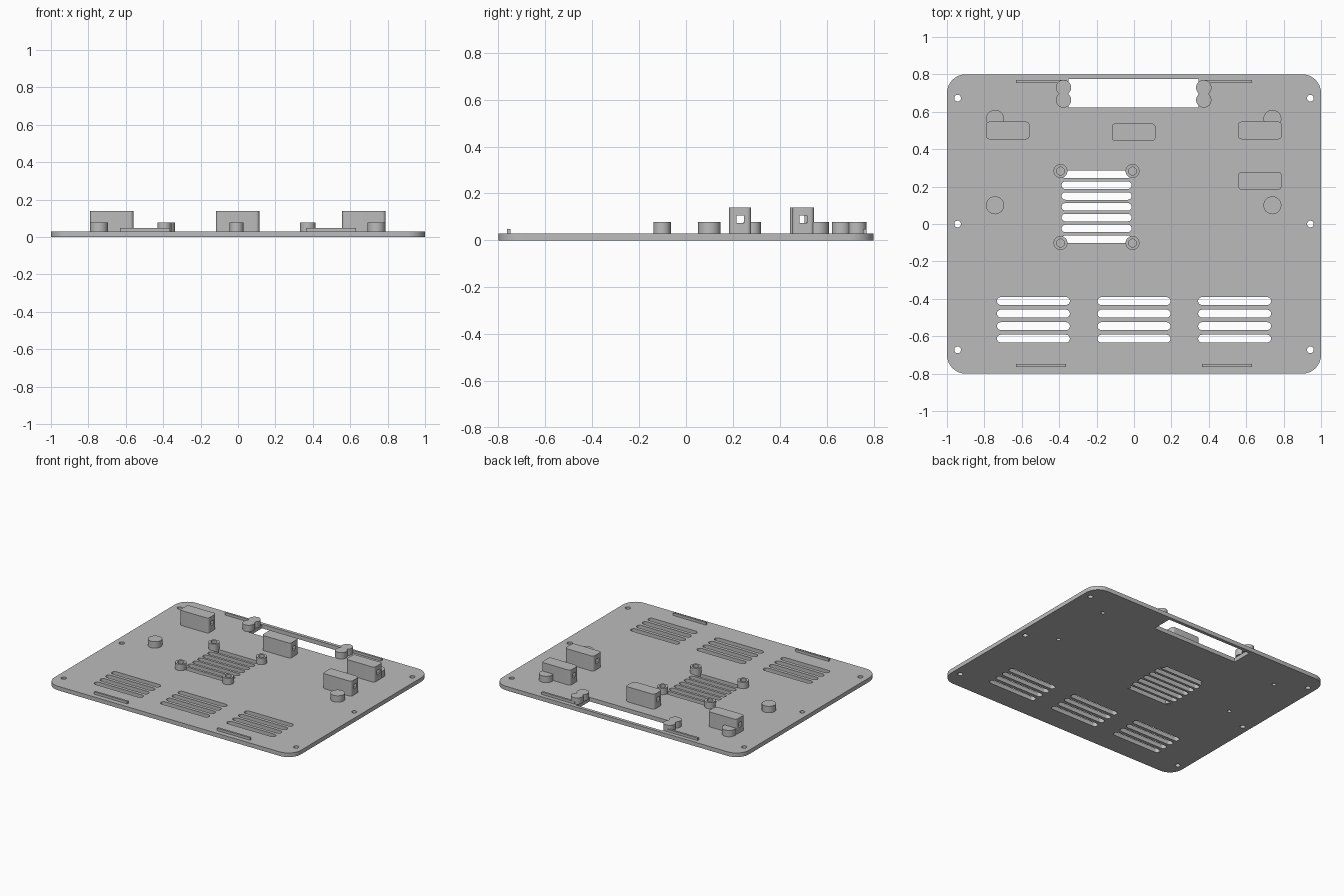
import bpy, bmesh
from math import sin, cos, pi

if "Cube" in bpy.data.objects:
    bpy.data.objects.remove(bpy.data.objects["Cube"])

grey = bpy.data.materials.new("light grey plastic")
grey.use_nodes = True
COLOUR = (0.5, 0.5, 0.5, 1)
grey.diffuse_color = COLOUR
grey.node_tree.nodes["Principled BSDF"].inputs["Base Color"].default_value = COLOUR

TOP = 0.03      # top of the base plate
POST = 0.077    # top of the low posts
BLOCK = 0.14    # top of the tall blocks


def prism(x, y, w, d, z0, z1, r=0.0):
    """Upright box with rounded corners, as (outline, z0, z1)."""
    pts = []
    steps = 8 if r else 0
    for k, (sx, sy) in enumerate([(1, 1), (-1, 1), (-1, -1), (1, -1)]):
        for i in range(steps + 1):
            a = (k + i / max(steps, 1)) * pi / 2
            p = (x + sx * (w / 2 - r) + r * cos(a), y + sy * (d / 2 - r) + r * sin(a))
            if not pts or max(abs(p[0] - pts[-1][0]), abs(p[1] - pts[-1][1])) > 1e-5:
                pts.append(p)
    if max(abs(pts[0][0] - pts[-1][0]), abs(pts[0][1] - pts[-1][1])) < 1e-5:
        pts.pop()
    return pts, z0, z1


def disc(x, y, r, z0, z1):
    return prism(x, y, 2 * r, 2 * r, z0, z1, r)


def make(name, shapes):
    bm = bmesh.new()
    for pts, z0, z1 in shapes:
        low = [bm.verts.new((x, y, z0)) for x, y in pts]
        high = [bm.verts.new((x, y, z1)) for x, y in pts]
        bm.faces.new(low[::-1])
        bm.faces.new(high)
        for i in range(len(pts)):
            j = (i + 1) % len(pts)
            bm.faces.new((low[i], low[j], high[j], high[i]))
    mesh = bpy.data.meshes.new(name)
    bm.to_mesh(mesh)
    bm.free()
    ob = bpy.data.objects.new(name, mesh)
    bpy.context.collection.objects.link(ob)
    return ob


def combine(ob, shapes, operation):
    tool = make("tool", shapes)
    tool.hide_render = True
    mod = ob.modifiers.new("combine", "BOOLEAN")
    mod.operation, mod.solver, mod.object = operation, "EXACT", tool
    bpy.context.view_layer.objects.active = ob
    bpy.ops.object.modifier_apply(modifier=mod.name)
    bpy.data.objects.remove(tool)


def part(name, body, cuts=(), extra=()):
    ob = make(name, [body])
    if extra:
        combine(ob, extra, "UNION")
    if cuts:
        combine(ob, cuts, "DIFFERENCE")
    ob.data.materials.clear()
    ob.data.materials.append(grey)
    bpy.ops.object.select_all(action="DESELECT")
    ob.select_set(True)
    bpy.context.view_layer.objects.active = ob
    bpy.ops.object.shade_smooth_by_angle()
    return ob


bosses = [(x, y) for x in (-0.743, 0.74) for y in (0.1, 0.562)]
hinges = [(x, y) for x in (-0.377, 0.373) for y in (0.663, 0.729)]
fan_posts = [(x, y) for x in (-0.393, -0.008) for y in (-0.102, 0.283)]

# Openings in the plate: cable window, screw holes, fan grille, front vents
holes = [prism(-0.002, 0.7, 0.695, 0.152, -0.1, 0.1)]
holes += [disc(x, y, 0.018, -0.1, 0.1) for x in (-0.943, 0.943) for y in (-0.673, 0, 0.673)]
holes += [disc(x, y, 0.014, -0.1, 0.1) for x, y in bosses]
holes += [prism(-0.2, 0.265 - i * 0.0577, 0.374, 0.04, -0.1, 0.1, 0.02) for i in range(7)]
holes += [prism(x, -0.412 - i * 0.067, 0.39, 0.042, -0.1, 0.1, 0.021)
          for x in (-0.538, 0, 0.538) for i in range(4)]
part("base_plate", prism(0, 0, 2, 1.6, 0, TOP, 0.1), holes)

# Low screw bosses, drilled from below
for i, (x, y) in enumerate(bosses):
    part(f"screw_boss_{i + 1}", disc(x, y, 0.048, TOP, POST), [disc(x, y, 0.014, 0, 0.06)])

# Hollow posts round the fan grille
for i, (x, y) in enumerate(fan_posts):
    part(f"fan_post_{i + 1}", disc(x, y, 0.037, 0.001, POST), [disc(x, y, 0.021, TOP, 0.2)])

# Twin posts at both ends of the cable window
for side, pair in (("right", hinges[:2]), ("left", hinges[2:])):
    a, b = [disc(x, y, 0.041, TOP, POST) for x, y in pair]
    part(f"twin_post_{side}", a, [disc(x, y, 0.012, 0, 0.06) for x, y in pair], [b])

# Tall blocks with a square channel running sideways
for name, x, y in (("back_right", -0.675, 0.5), ("back_centre", -0.002, 0.49),
                   ("back_left", 0.673, 0.5), ("middle_left", 0.673, 0.231)):
    part(f"block_{name}", prism(x, y, 0.232, 0.094, TOP, BLOCK, 0.018),
         [prism(x, y, 0.4, 0.032, 0.073, 0.106)])

# Thin locating ribs near the front and back edges
for end, y in (("front", -0.757), ("back", 0.762)):
    for side, s in (("right", -1), ("left", 1)):
        part(f"rib_{end}_{side}", prism(s * 0.498, y, 0.268, 0.015, TOP, 0.048))
